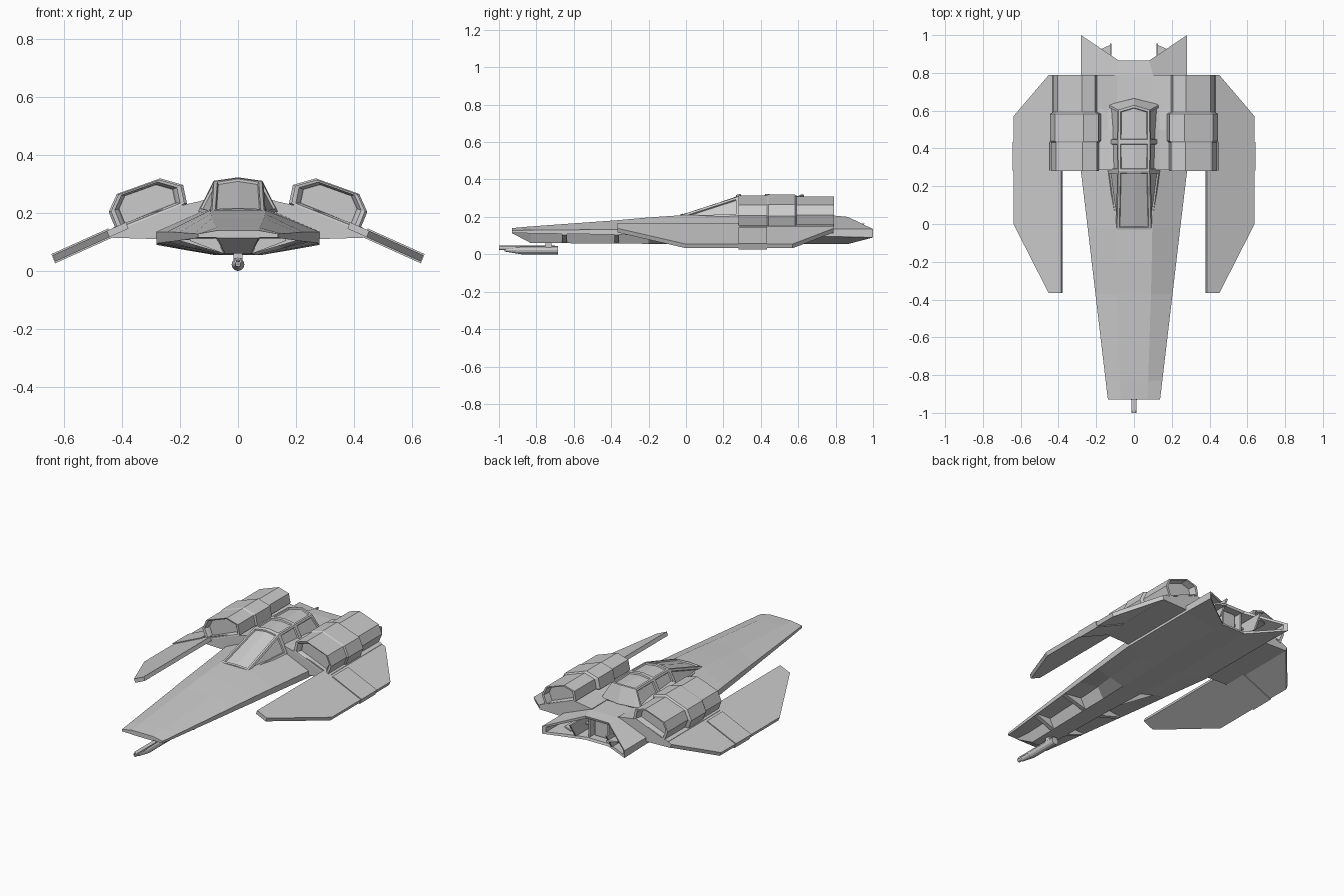
import bpy, bmesh, math
from mathutils import Vector

if "Cube" in bpy.data.objects:
    bpy.data.objects.remove(bpy.data.objects["Cube"])


def solid(name, rings, mirror=False, panels=None):
    """Skin closed rings of 3D points, cap both ends; optional sunken panel groups (ring, sides)."""
    bm = bmesh.new()
    vs = [[bm.verts.new(p) for p in r] for r in rings]
    n = len(rings[0])
    grid = {}
    for i in range(len(vs) - 1):
        for j in range(n):
            k = (j + 1) % n
            grid[i, j] = bm.faces.new((vs[i][j], vs[i][k], vs[i + 1][k], vs[i + 1][j]))
    bm.faces.new(vs[0])
    bm.faces.new(vs[-1])
    bmesh.ops.recalc_face_normals(bm, faces=bm.faces[:])
    for i, sides in panels or []:
        group = [grid[i, j] for j in sides]
        for thick, depth in ((.012, 0), (.003, -.008)):
            bmesh.ops.inset_region(bm, faces=group, thickness=thick, depth=depth,
                                   use_boundary=True, use_even_offset=True)
    me = bpy.data.meshes.new(name)
    bm.to_mesh(me)
    bm.free()
    ob = bpy.data.objects.new(name, me)
    bpy.context.collection.objects.link(ob)
    if mirror:
        ob.modifiers.new("Mirror", 'MIRROR').use_mirror_merge = False
    return ob


def sym(half):
    """Complete a right-hand half section with its mirror image."""
    return half + [(-x, y, z) for x, y, z in reversed(half) if x > 0]


def at(y, pts):
    return [(x, y, z) for x, z in pts]


def prism(name, pts, y0, y1, mirror=False):
    return solid(name, [at(y0, pts), at(y1, pts)], mirror)


def box(name, x0, x1, y0, y1, z0, z1, mirror=False):
    return prism(name, [(x0, z0), (x1, z0), (x1, z1), (x0, z1)], y0, y1, mirror)


# fuselage: long tapering nose with undercut belly, hollow swallow tail
tail_in = [(.075, .86, .185), (.262, .985, .128), (.262, .985, .1), (.17, .92, .085), (.075, .86, .07)]
solid("fuselage", [sym(r) for r in (
    at(-.93, [(.07, .14), (.138, .128), (.138, .115), (.075, .115), (.07, .113)]),
    at(-.83, [(.075, .149), (.15, .129), (.15, .112), (.07, .112), (.045, .06)]),
    at(-.37, [(.09, .182), (.204, .133), (.204, .105), (.085, .12), (.055, .058)]),
    at(-.20, [(.094, .197), (.224, .135), (.224, .102), (.095, .12), (.058, .056)]),
    at(-.02, [(.097, .209), (.245, .135), (.245, .1), (.155, .078), (.065, .055)]),
    at(.28, [(.1, .215), (.281, .135), (.281, .095), (.18, .075), (.08, .055)]),
    at(.79, [(.1, .207), (.281, .135), (.281, .095), (.18, .075), (.08, .055)]),
    [(.08, .865, .2), (.281, 1, .135), (.281, 1, .09), (.18, .932, .072), (.08, .865, .055)],
    tail_in,
    [(x, .72, z) for x, y, z in tail_in])])

# belly ribs across the side recesses
for i, (y, w) in enumerate(((-.65, .165), (-.37, .2))):
    prism(f"belly_rib_{i}", [(.03, .125), (w, .118), (w, .104), (.05, .06), (.03, .06)],
          y - .013, y + .013, True)

# canopy with framed, sunken window panels
canopy = [
    at(-.03, [(0, .214), (.09, .209), (.096, .195)]),
    at(.28, [(0, .321), (.083, .309), (.137, .205)]),
    at(.435, [(0, .323), (.084, .311), (.137, .205)]),
    [(0, .628, .32), (.082, .604, .308), (.137, .632, .205)],
    [(0, .665, .22), (.1, .64, .215), (.135, .638, .2)]]
solid("canopy", [sym(r) for r in canopy],
      panels=[(i, s) for i in range(3) for s in ((0, 4), (1,), (3,))])


# engine pods: six-sided, stepped collar, open intake and nozzle
hexagon = [Vector(p) for p in ((.193, .295), (.27, .317), (.415, .265), (.442, .205), (.415, .138), (.18, .232))]
mid = sum(hexagon, Vector((0, 0))) / 6
steps = [(.31, .74), (.295, .78), (.282, .86), (.28, .97), (.432, .97), (.44, 1.03), (.583, 1.03),
         (.592, .89), (.79, .89), (.79, .78), (.75, .7)]
solid("engine_pod", [[(mid.x + (p.x - mid.x) * s, y, mid.y + (p.y - mid.y) * s) for p in hexagon]
                     for y, s in steps], True)

# shoulder block carrying the pods
prism("shoulder", [(.09, .212), (.2, .228), (.3, .2), (.43, .15), (.445, .115), (.28, .11), (.2, .15), (.09, .18)],
      .285, .788, True)
# fairing filling the gap between canopy and pod
solid("canopy_fairing", [at(y, [(.1, .2), (.1, .25 - d), (.135, .24 - d), (.195, .226), (.195, .2)])
                         for y, d in ((.285, 0), (.5, .01), (.63, .025))], True)


# drooping wings, thin slabs following one slope
def wing(name, outline, t):
    def z(x):
        return .131 - .45 * (x - .44)
    solid(name, [[(x + s * .4 * t, y, z(x) + s * t) for x, y in outline] for s in (-1, 1)], True)


wing("wing", [(.382, -.365), (.448, -.365), (.634, 0), (.634, .57), (.448, .788), (.4, .788), (.382, .28)], .011)
wing("wing_band", [(.44, .282), (.637, .282), (.637, .433), (.44, .433)], .016)

# tail interior: vanes and exhaust block
box("tail_block", -.045, .045, .71, .82, .075, .18)
box("tail_crossbar", -.23, .23, .79, .81, .12, .13)
solid("tail_vane", [[(x, .71, .08), (x, .9, .08), (x, .955, .165), (x, .71, .165)] for x in (.118, .128)], True)
solid("tail_vane_foot", [[(.12, .72, z), (.12, .95, z), (.178, .925, z), (.178, .72, z)] for z in (.125, .135)], True)
box("tail_post", .06, .07, .71, .85, .07, .19, True)


# chin gun: barrel, tapered housing and bracket
def circle(y, r, zc):
    return [(r * math.cos(a * math.pi / 6), y, zc + r * math.sin(a * math.pi / 6)) for a in range(12)]


solid("gun_barrel", [circle(-.93, .006, .034), circle(-1, .006, .034), circle(-1, .012, .034), circle(-.7, .012, .034)])
solid("gun_housing", [circle(-.97, .009, .024), circle(-.88, .022, .022), circle(-.685, .022, .022)])
box("gun_rail", -.013, .013, -.99, -.685, .036, .045)
box("gun_bracket", -.016, .016, -.75, -.72, .03, .065)
